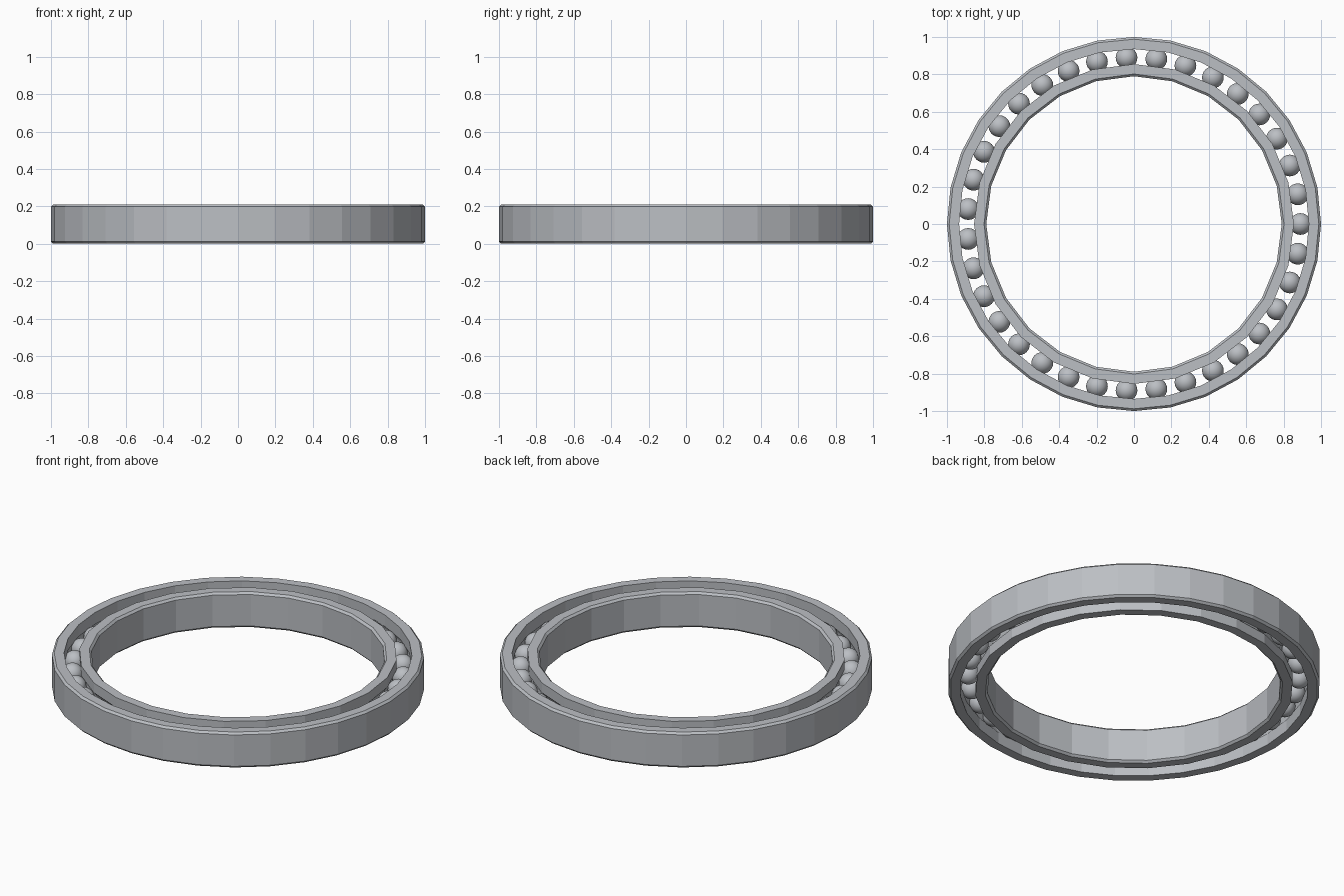
import bpy
import bmesh
from math import sin, cos, pi

cube = bpy.data.objects.get("Cube")
if cube:
    bpy.data.objects.remove(cube)

HEIGHT = 0.21
MID = HEIGHT / 2
PITCH = 0.89        # radius of the circle of balls
BALL = 0.058
BALL_COUNT = 35

steel = bpy.data.materials.new("steel grey")
steel.use_nodes = True
colour = (0.50, 0.52, 0.55, 1)
steel.diffuse_color = colour
steel.node_tree.nodes["Principled BSDF"].inputs["Base Color"].default_value = colour


def add_object(name, bm):
    bmesh.ops.recalc_face_normals(bm, faces=bm.faces)
    mesh = bpy.data.meshes.new(name)
    bm.to_mesh(mesh)
    bm.free()
    mesh.materials.append(steel)
    obj = bpy.data.objects.new(name, mesh)
    bpy.context.collection.objects.link(obj)
    return obj


def race(name, wall, lip, segments, chamfer=0.012):
    """Ring with a chamfered plain wall and a ball groove cut in its lip side."""
    side = 1 if wall > lip else -1
    gap = abs(lip - PITCH)
    half = (BALL ** 2 - gap ** 2) ** 0.5
    profile = [(lip, 0), (wall - side * chamfer, 0), (wall, chamfer),
               (wall, HEIGHT - chamfer), (wall - side * chamfer, HEIGHT), (lip, HEIGHT)]
    # Groove arc follows the ball from the top lip to the bottom lip
    for i in range(9):
        z = half * cos(pi * i / 8)
        profile.append((PITCH + side * (BALL ** 2 - z ** 2) ** 0.5, MID + z))
    bm = bmesh.new()
    loops = []
    for s in range(segments):
        a = 2 * pi * s / segments
        loops.append([bm.verts.new((r * cos(a), r * sin(a), z)) for r, z in profile])
    n = len(profile)
    for s in range(segments):
        here, after = loops[s], loops[(s + 1) % segments]
        for i in range(n):
            j = (i + 1) % n
            bm.faces.new((here[i], here[j], after[j], after[i]))
    return add_object(name, bm)


# Outer and inner races
race("outer_race", 1.0, 0.935, 32)
race("inner_race", 0.79, 0.855, 24)

# Balls between the races
for k in range(BALL_COUNT):
    a = 2 * pi * k / BALL_COUNT
    bm = bmesh.new()
    bmesh.ops.create_uvsphere(bm, u_segments=24, v_segments=16, radius=BALL)
    for face in bm.faces:
        face.smooth = True
    ball = add_object(f"ball_{k + 1}", bm)
    ball.location = (PITCH * cos(a), PITCH * sin(a), MID)
